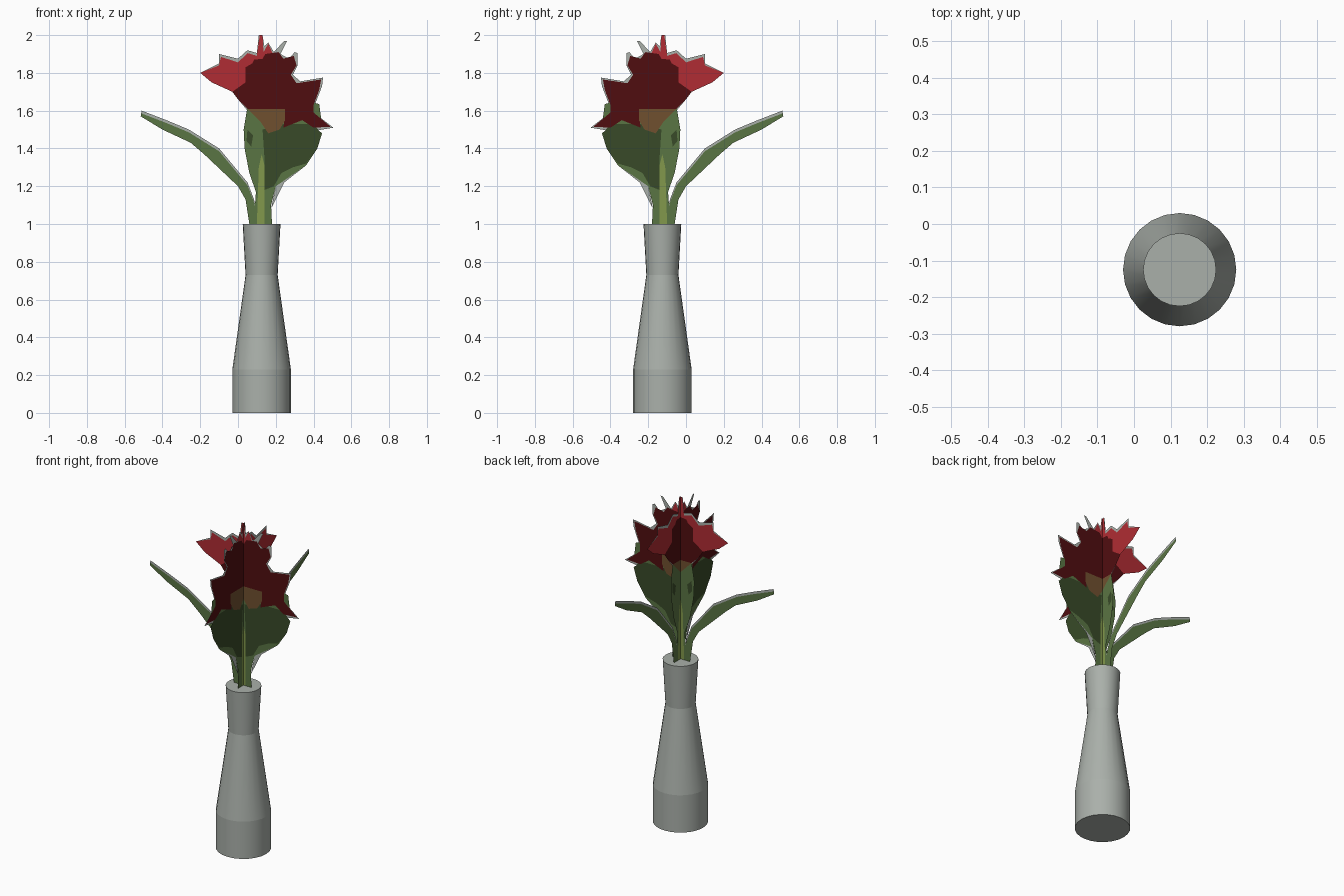
import bpy, bmesh, math
from mathutils import Vector
from mathutils.geometry import delaunay_2d_cdt

if "Cube" in bpy.data.objects:
    bpy.data.objects.remove(bpy.data.objects["Cube"])

CX, CY = 0.125, -0.125      # vase axis


def material(name, hex_code):
    lin = []
    for i in (0, 2, 4):
        c = int(hex_code[i:i + 2], 16) / 255
        lin.append(c / 12.92 if c <= 0.04045 else ((c + 0.055) / 1.055) ** 2.4)
    m = bpy.data.materials.new(name)
    m.diffuse_color = (*lin, 1)
    m.use_nodes = True
    m.node_tree.nodes["Principled BSDF"].inputs["Base Color"].default_value = m.diffuse_color
    return m


MATS = [material(n, h) for n, h in (
    ("pale_grey", "aab0aa"), ("mid_green", "5a7543"), ("dark_green", "384a28"),
    ("stem_green", "82984c"), ("brown", "70502f"), ("bright_red", "b02c33"),
    ("dark_red", "500d10"))]
GREY, GREEN, DARK_GREEN, STEM, BROWN, RED, DARK_RED = range(7)


def make_object(name, bm, mats):
    me = bpy.data.meshes.new(name)
    bm.to_mesh(me)
    bm.free()
    for m in mats:
        me.materials.append(m)
    ob = bpy.data.objects.new(name, me)
    bpy.context.collection.objects.link(ob)
    return ob


# Vase: lathed profile with closed ends, smooth round the axis, crisp rings
def make_vase(sides=24):
    bm = bmesh.new()
    rings = []
    for r, z in ((0.155, 0), (0.155, 0.23), (0.085, 0.73), (0.1, 1.0)):
        rings.append([bm.verts.new((CX + r * math.cos(a), CY + r * math.sin(a), z))
                      for a in (math.tau * i / sides for i in range(sides))])
    for lo, hi in zip(rings, rings[1:]):
        for i in range(sides):
            j = (i + 1) % sides
            bm.faces.new((lo[i], lo[j], hi[j], hi[i])).smooth = True
    bm.faces.new(rings[0][::-1])
    bm.faces.new(rings[-1])
    for e in bm.edges:
        if abs(e.verts[0].co.z - e.verts[1].co.z) < 1e-5:
            e.smooth = False
    make_object("vase", bm, [MATS[GREY]])


# Flat flower cut-out: outlines in (x, z), later shapes are painted over earlier ones
bloom_edge = [
    (-.20, 1.80), (-.10, 1.85), (-.10, 1.90), (0, 1.875), (.05, 1.92), (.10, 1.905),
    (.11, 2.0), (.13, 2.0), (.14, 1.94), (.16, 1.96), (.19, 1.91), (.245, 1.97),
    (.26, 1.97), (.225, 1.90), (.27, 1.875), (.30, 1.91), (.315, 1.905), (.315, 1.84),
    (.29, 1.79), (.33, 1.755), (.45, 1.775), (.445, 1.73), (.41, 1.64), (.44, 1.56),
    (.505, 1.51), (.415, 1.495), (.30, 1.55), (.15, 1.55), (.05, 1.60), (0, 1.66),
    (-.03, 1.70), (-.14, 1.75)]
broad_leaf = [
    (.08, 1.0), (.18, 1.0), (.175, 1.10), (.20, 1.20), (.36, 1.31), (.42, 1.40),
    (.445, 1.48), (.41, 1.51), (.44, 1.56), (.43, 1.635), (.41, 1.64), (.30, 1.70),
    (.05, 1.62), (.03, 1.50), (.035, 1.40), (.06, 1.27), (.095, 1.17), (.09, 1.10)]
leaf_fringe = [(.175, 1.08), (.245, 1.22), (.36, 1.31), (.20, 1.20)]
leaf_shade = [
    (.13, 1.50), (.24, 1.53), (.40, 1.53), (.44, 1.48), (.42, 1.40), (.36, 1.32),
    (.29, 1.30), (.23, 1.27), (.19, 1.20), (.14, 1.18), (.14, 1.35)]
leaf_spot = [(.05, 1.50), (.08, 1.47), (.07, 1.41), (.045, 1.44)]
stem = [(.10, 1.0), (.14, 1.0), (.14, 1.31), (.125, 1.37), (.11, 1.30)]
flower_base = [(.05, 1.61), (.25, 1.61), (.25, 1.55), (.22, 1.50), (.16, 1.48), (.12, 1.54)]
light_petals = [
    (-.20, 1.80), (-.10, 1.84), (-.09, 1.885), (0, 1.855), (.05, 1.905), (.10, 1.89),
    (.115, 2.0), (.13, 2.0), (.135, 1.91), (.16, 1.955), (.185, 1.90), (.20, 1.75),
    (.05, 1.62), (0, 1.66), (-.03, 1.70), (-.14, 1.75)]
dark_petals = [
    (-.03, 1.70), (.04, 1.75), (.04, 1.83), (.075, 1.85), (.085, 1.87), (.13, 1.875),
    (.145, 1.90), (.215, 1.91), (.24, 1.875), (.295, 1.89), (.31, 1.84), (.28, 1.79),
    (.31, 1.745), (.44, 1.765), (.43, 1.71), (.40, 1.63), (.40, 1.59), (.49, 1.515),
    (.40, 1.51), (.34, 1.55), (.24, 1.51), (.25, 1.58), (.19, 1.61), (.05, 1.61), (0, 1.66)]
# Long side leaf: lower edge up to the tip, then the upper edge back down
blade_low = [(.11, 1.0), (.06, 1.0), (.04, 1.13), (0, 1.20), (-.18, 1.37), (-.25, 1.43),
             (-.40, 1.50), (-.515, 1.57)]
blade_top = [(-.51, 1.60), (-.38, 1.55), (-.26, 1.50), (-.10, 1.40), (.05, 1.22), (.085, 1.13)]
blade_green = blade_low + [(x, z - .015) for x, z in blade_top]

LAYERS = [
    (bloom_edge, GREY), (blade_low + blade_top, GREY), (leaf_fringe, GREY),
    (blade_green, GREEN), (broad_leaf, GREEN), (leaf_shade, DARK_GREEN),
    (leaf_spot, DARK_GREEN), (stem, STEM), (light_petals, RED),
    (dark_petals, DARK_RED), (flower_base, BROWN)]


def make_cutout(name, place):
    pts, loops = [], []
    for poly, _ in LAYERS:
        area = sum(a[0] * b[1] - b[0] * a[1] for a, b in zip(poly, poly[1:] + poly[:1]))
        ring = poly if area > 0 else poly[::-1]
        loops.append(list(range(len(pts), len(pts) + len(ring))))
        pts += [Vector(p) for p in ring]
    verts, _, faces, _, _, sources = delaunay_2d_cdt(pts, [], loops, 1, 1e-4)
    bm = bmesh.new()
    vs = [bm.verts.new(place(v.x, v.y)) for v in verts]
    for f, src in zip(faces, sources):
        if src:
            bm.faces.new([vs[i] for i in f]).material_index = LAYERS[max(src)][1]
    make_object(name, bm, MATS)


make_vase()
# Two identical cut-outs crossing at right angles on the vase axis
make_cutout("flower_across", lambda x, z: (x, CY, z))
make_cutout("flower_lengthwise", lambda x, z: (CX, -x, z))
